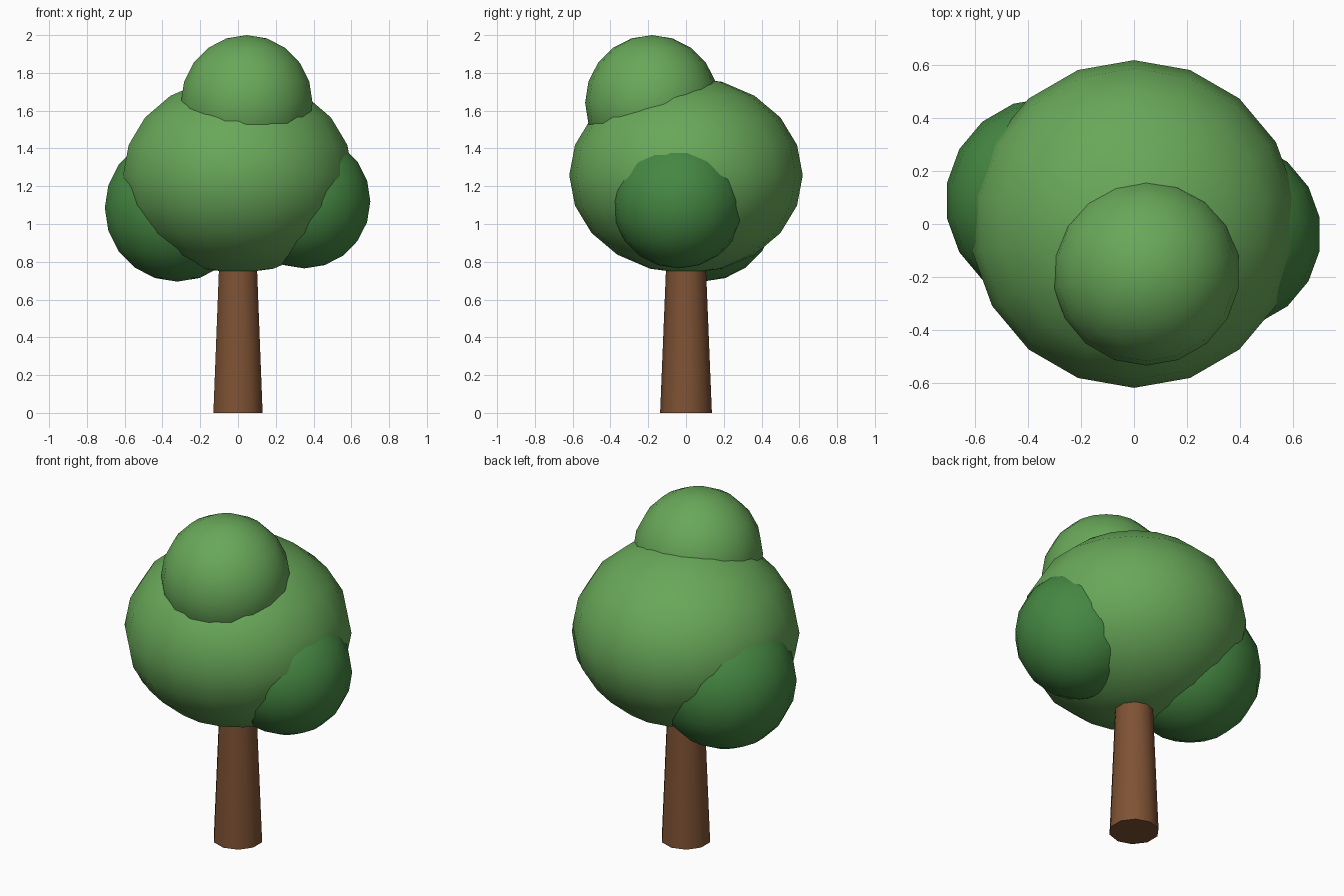
import bpy
import math

if "Cube" in bpy.data.objects:
    bpy.data.objects.remove(bpy.data.objects["Cube"])


def make_material(name, rgb):
    mat = bpy.data.materials.new(name)
    mat.diffuse_color = (*rgb, 1.0)
    mat.use_nodes = True
    mat.node_tree.nodes["Principled BSDF"].inputs["Base Color"].default_value = mat.diffuse_color
    return mat


leaf_light = make_material("light_green", (0.14, 0.39, 0.10))
leaf_dark = make_material("dark_green", (0.06, 0.245, 0.055))
bark = make_material("bark_brown", (0.21, 0.085, 0.034))


def finish(name, mat, angle):
    obj = bpy.context.object
    obj.name = name
    obj.data.materials.append(mat)
    bpy.ops.object.transform_apply(location=False, rotation=False, scale=True)
    bpy.ops.object.shade_smooth_by_angle(angle=math.radians(angle))
    return obj


def foliage(name, centre, radius, height, mat):
    """Ball of leaves, radius across and height as the vertical half size."""
    bpy.ops.mesh.primitive_uv_sphere_add(segments=18, ring_count=10,
                                         radius=1, location=centre)
    bpy.context.object.scale = (radius, radius, height)
    finish(name, mat, 60)


# Tapered ten-sided trunk reaching into the crown
bpy.ops.mesh.primitive_cone_add(vertices=10, radius1=0.137, radius2=0.1,
                                depth=0.91, location=(0, 0, 0.455))
finish("trunk", bark, 50)

# Crown: main ball, top ball and two darker side balls
foliage("main_crown", (0, 0, 1.258), 0.618, 0.52, leaf_light)
foliage("top_crown", (0.046, -0.18, 1.642), 0.354, 0.358, leaf_light)
foliage("left_crown", (-0.322, 0.088, 1.085), 0.389, 0.39, leaf_dark)
foliage("right_crown", (0.351, -0.038, 1.12), 0.355, 0.355, leaf_dark)
